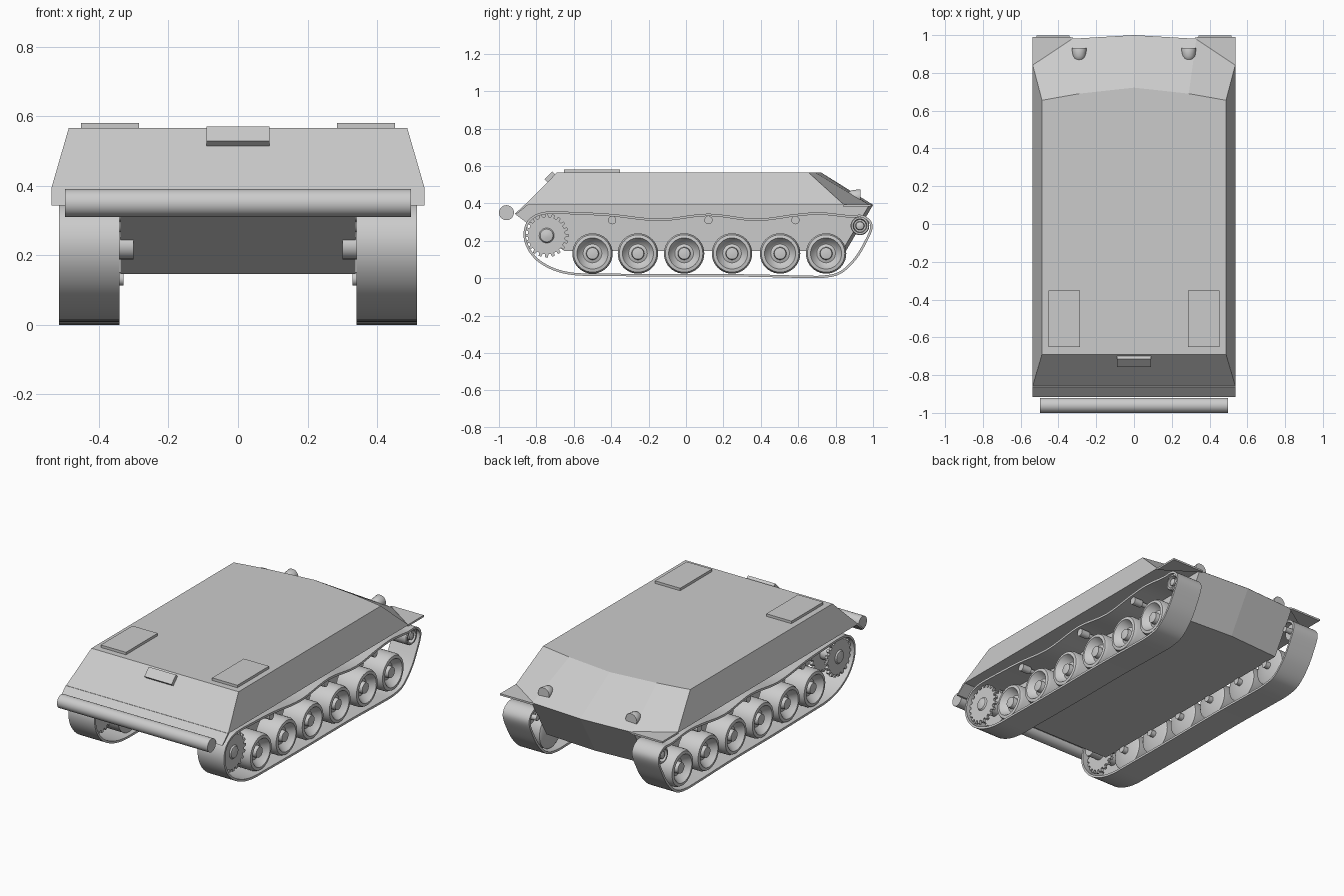
import bpy, bmesh, math
from mathutils import Vector

cube = bpy.data.objects.get("Cube")
if cube:
    bpy.data.objects.remove(cube, do_unlink=True)


def finish(name, bm, smooth=False, mirror=False):
    bmesh.ops.recalc_face_normals(bm, faces=bm.faces)
    mesh = bpy.data.meshes.new(name)
    bm.to_mesh(mesh)
    bm.free()
    obj = bpy.data.objects.new(name, mesh)
    bpy.context.scene.collection.objects.link(obj)
    if smooth:
        bpy.ops.object.select_all(action="DESELECT")
        obj.select_set(True)
        bpy.context.view_layer.objects.active = obj
        bpy.ops.object.shade_smooth_by_angle(angle=math.radians(35))
    if mirror:
        obj.modifiers.new("Mirror", "MIRROR").use_mirror_merge = False
    return obj


def loft(bm, sections, caps=True, ring=False):
    """Bridge equal-length closed loops of 3D points."""
    loops = [[bm.verts.new(p) for p in s] for s in sections]
    pairs = list(zip(loops, loops[1:]))
    if ring:
        pairs.append((loops[-1], loops[0]))
    for a, b in pairs:
        n = len(a)
        for i in range(n):
            j = (i + 1) % n
            bm.faces.new((a[i], a[j], b[j], b[i]))
    if caps:
        bm.faces.new(loops[0])
        bm.faces.new(loops[-1])


def extrude_x(bm, profile, x0, x1):
    loft(bm, [[(x, y, z) for y, z in profile] for x in (x0, x1)])


def circle_x(x, r, y, z, n):
    return [(x, y + r * math.cos(math.tau * i / n),
             z + r * math.sin(math.tau * i / n)) for i in range(n)]


def lathe_x(bm, profile, y, z, n=32):
    """Turn (x, radius) pairs about an axis along x."""
    loft(bm, [circle_x(x, r, y, z, n) for x, r in profile])


def box(bm, x0, x1, y0, y1, z0, z1):
    extrude_x(bm, [(y0, z0), (y1, z0), (y1, z1), (y0, z1)], x0, x1)


def mirrored_outline(half, z):
    """Outline from right-half points, ordered front to back."""
    left = [(-x, y, z) for x, y in reversed(half) if x > 0]
    return [(x, y, z) for x, y in half] + left


# Upper hull with a bowed rear slope
bm = bmesh.new()
loft(bm, [
    mirrored_outline([(.537, -.86), (.537, .845), (.33, .98), (0, 1)], .392),
    mirrored_outline([(.487, -.69), (.487, .655), (.29, .69), (0, .722)], .565),
])
finish("upper_hull", bm)

# Front lip continuing the front slope
bm = bmesh.new()
extrude_x(bm, [(-.862, .394), (-.916, .342), (-.906, .342), (-.845, .392)], -.537, .537)
finish("front_lip", bm)

# Lower hull between the tracks
bm = bmesh.new()
loft(bm, [[(x, -.914, .343), (x, -.865, .391), (x, back, .391),
           (x, back - .145, .145), (x, -.65, .145)]
          for x, back in ((-.338, .98), (0, 1), (.338, .98))])
finish("lower_hull", bm)

# Rear fender corners
bm = bmesh.new()
tri = [(.32, .985), (.537, .84), (.537, .99), (.34, .99)]
loft(bm, [[(x, y, z) for x, y in tri] for z in (.384, .395)])
finish("rear_fender", bm, mirror=True)

# Bar across the nose
bm = bmesh.new()
lathe_x(bm, [(-.498, .04), (.498, .04)], -.96, .35)
finish("front_bar", bm, smooth=True)

# Roof hatches
bm = bmesh.new()
box(bm, .285, .452, -.652, -.352, .555, .58)
finish("roof_hatch", bm, mirror=True)

# Vision block on the front slope
bm = bmesh.new()
extrude_x(bm, [(-.757, .528), (-.715, .57), (-.695, .552), (-.737, .51)], -.09, .09)
finish("vision_block", bm)

# Domed lamps on the rear slope
bm = bmesh.new()
n = 24
loft(bm, [[(.29 + r * math.cos(math.tau * i / n), y, .436 + r * math.sin(math.tau * i / n))
           for i in range(n)]
          for y, r in ((.862, .01), (.866, .02), (.876, .029), (.89, .034),
                       (.928, .039), (.932, .037))])
finish("rear_lamp", bm, smooth=True, mirror=True)


# Track band following a smooth closed path
def catmull(points, steps):
    out, n = [], len(points)
    for i in range(n):
        a, b, c, d = (Vector(points[(i + k) % n]) for k in (-1, 0, 1, 2))
        for s in range(steps):
            t = s / steps
            out.append(.5 * (2 * b + (c - a) * t + (2 * a - 5 * b + 4 * c - d) * t ** 2
                             + (3 * b - a - 3 * c + d) * t ** 3))
    return out


path = [(-.868, .25), (-.855, .17), (-.80, .095), (-.71, .042), (-.60, .016),
        (-.45, .012), (-.1, .008), (.3, .008), (.62, .001), (.74, .002), (.83, .025),
        (.91, .1), (.965, .19), (.997, .265), (.985, .31), (.94, .338), (.87, .337),
        (.72, .352), (.585, .343), (.37, .318), (.12, .345), (-.14, .318),
        (-.395, .343), (-.58, .353), (-.75, .355), (-.835, .32)]
outer = catmull(path, 5)
sections = []
for i, p in enumerate(outer):
    t = (outer[(i + 1) % len(outer)] - outer[i - 1]).normalized()
    q = p + Vector((-t.y, t.x)) * .013
    sections.append([(.341, *p), (.515, *p), (.515, *q), (.341, *q)])
bm = bmesh.new()
loft(bm, sections, caps=False, ring=True)
finish("track", bm, smooth=True, mirror=True)

# Dished road wheels with hubs
wheel = [(.33, .02), (.36, .02), (.362, .095), (.37, .108), (.485, .108), (.502, .1),
         (.505, .083), (.498, .078), (.465, .056), (.462, .05), (.468, .034),
         (.492, .031), (.495, .012)]
for i, y in enumerate((-.5, -.257, -.01, .246, .503, .749)):
    bm = bmesh.new()
    lathe_x(bm, wheel, y, .132, 40)
    finish(f"road_wheel_{i + 1}", bm, smooth=True, mirror=True)

# Return rollers under the upper run
for i, y in enumerate((-.395, .12, .585)):
    bm = bmesh.new()
    lathe_x(bm, [(.33, .013), (.44, .013), (.442, .022), (.5, .022)], y, .31, 20)
    finish(f"return_roller_{i + 1}", bm, smooth=True, mirror=True)

# Rear idler
bm = bmesh.new()
lathe_x(bm, [(.33, .016), (.375, .016), (.377, .05), (.495, .05), (.5, .046), (.5, .037),
             (.475, .033), (.475, .024), (.498, .021), (.503, .009)], .93, .28)
finish("idler_wheel", bm, smooth=True, mirror=True)

# Toothed drive sprocket: two gear rings on a drum
cy, cz, teeth = -.745, .228, 20
gear = []
for i in range(teeth):
    for f, r in ((-.3, .1), (-.2, .117), (.2, .117), (.3, .1)):
        a = math.tau * (i + f) / teeth
        gear.append((cy + r * math.cos(a), cz + r * math.sin(a)))
bm = bmesh.new()
for x in (.375, .475):
    extrude_x(bm, gear, x, x + .017)
finish("sprocket_gear", bm, mirror=True)
bm = bmesh.new()
lathe_x(bm, [(.3, .04), (.492, .04), (.5, .034), (.506, .01)], cy, cz)
finish("sprocket_hub", bm, smooth=True, mirror=True)
